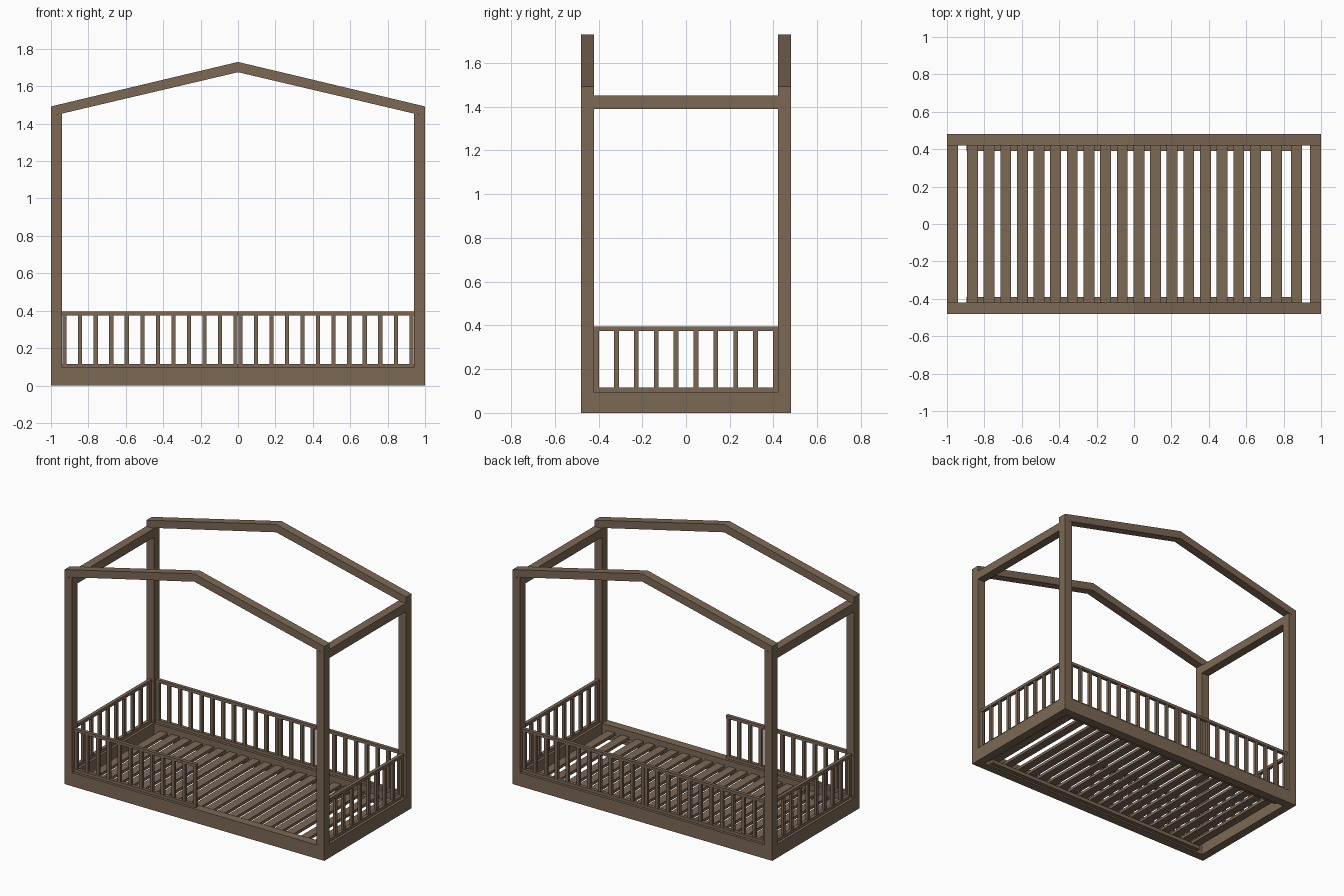
import bpy
import bmesh

cube = bpy.data.objects.get("Cube")
if cube:
    bpy.data.objects.remove(cube, do_unlink=True)

wood = bpy.data.materials.new("brown wood")
wood.use_nodes = True
BROWN = (0.2, 0.14, 0.09, 1)
wood.diffuse_color = BROWN
wood.node_tree.nodes["Principled BSDF"].inputs["Base Color"].default_value = BROWN

HALF_X, HALF_Y, POST = 1.0, 0.48, 0.06
IN_X, IN_Y = HALF_X - POST, HALF_Y - POST
MID_X, MID_Y = HALF_X - POST / 2, HALF_Y - POST / 2
BOARD_TOP, RAIL_TOP = 0.095, 0.395


def finish(name, bm):
    bmesh.ops.recalc_face_normals(bm, faces=bm.faces)
    mesh = bpy.data.meshes.new(name)
    bm.to_mesh(mesh)
    bm.free()
    mesh.materials.append(wood)
    obj = bpy.data.objects.new(name, mesh)
    bpy.context.collection.objects.link(obj)
    return obj


def box(name, x, y, z):
    """Box from (low, high) ranges along each axis."""
    bm = bmesh.new()
    bmesh.ops.create_cube(bm, size=1)
    for v in bm.verts:
        for i, (lo, hi) in enumerate((x, y, z)):
            v.co[i] = lo if v.co[i] < 0 else hi
    return finish(name, bm)


def prism(name, profile, y0, y1):
    """Extrude an x-z profile from y0 to y1."""
    bm = bmesh.new()
    face = bm.faces.new([bm.verts.new((x, y0, z)) for x, z in profile])
    new = bmesh.ops.extrude_face_region(bm, geom=[face])["geom"]
    for v in new:
        if isinstance(v, bmesh.types.BMVert):
            v.co.y = y1
    return finish(name, bm)


def span(a, b):
    return (min(a, b), max(a, b))


def railing(name, along_x, fixed, lo, hi, count, inset):
    """Top and bottom rail with evenly spaced balusters."""
    def part(label, rng, half, z):
        across = (fixed - half, fixed + half)
        x, y = (rng, across) if along_x else (across, rng)
        box(name + label, x, y, z)

    part("_bottom_rail", (lo, hi), 0.012, (BOARD_TOP, 0.115))
    part("_top_rail", (lo, hi), 0.012, (0.375, RAIL_TOP))
    step = (hi - lo - 2 * inset) / (count - 1)
    for i in range(count):
        c = lo + inset + i * step
        part("_baluster", (c - 0.011, c + 0.011), 0.01, (0.115, 0.375))


# Corner posts and sloped roof beams
for sy, end in ((-1, "front"), (1, "back")):
    y = span(sy * IN_Y, sy * HALF_Y)
    for sx, side in ((-1, "right"), (1, "left")):
        x = span(sx * IN_X, sx * HALF_X)
        box(f"{end}_{side}_post", x, y, (0, 1.39))
        prism(f"{end}_{side}_post_top",
              [(sx * IN_X, 1.42), (sx * HALF_X, 1.42),
               (sx * HALF_X, 1.44), (sx * IN_X, 1.453)], *y)
        prism(f"{end}_{side}_roof_beam",
              [(sx * HALF_X, 1.44), (sx * HALF_X, 1.492),
               (0, 1.73), (0, 1.675)], *y)
    # Bed side board and slat ledger
    box(f"{end}_board", (-IN_X, IN_X), y, (0, BOARD_TOP))
    box(f"{end}_ledger", (-0.895, 0.895),
        span(sy * 0.39, sy * IN_Y), (0.01, 0.035))

# Crossbars with lap tongues, and end boards
for sx, side in ((-1, "right"), (1, "left")):
    x = span(sx * IN_X, sx * HALF_X)
    box(f"{side}_crossbar", x, (-IN_Y, IN_Y), (1.39, 1.45))
    for sy in (-1, 1):
        box(f"{side}_crossbar_tongue", x, span(sy * IN_Y, sy * HALF_Y), (1.39, 1.42))
    box(f"{side}_end_board", x, (-IN_Y, IN_Y), (0, BOARD_TOP))
    railing(f"{side}_end_railing", False, sx * MID_X, -IN_Y, IN_Y, 10, 0.011)

# Long railings: two sections at the back, one at the front
railing("back_right_railing", True, MID_Y, -IN_X, 0, 12, 0.013)
railing("back_left_railing", True, MID_Y, 0, IN_X, 12, 0.013)
railing("front_railing", True, -MID_Y, -IN_X, 0, 12, 0.013)

# Bed slats
starts = [-0.893 + i * 0.089 for i in range(18)] + [0.732, 0.84]
for s in starts:
    box("slat", (s, s + 0.058), (-IN_Y, IN_Y), (0.035, 0.055))
